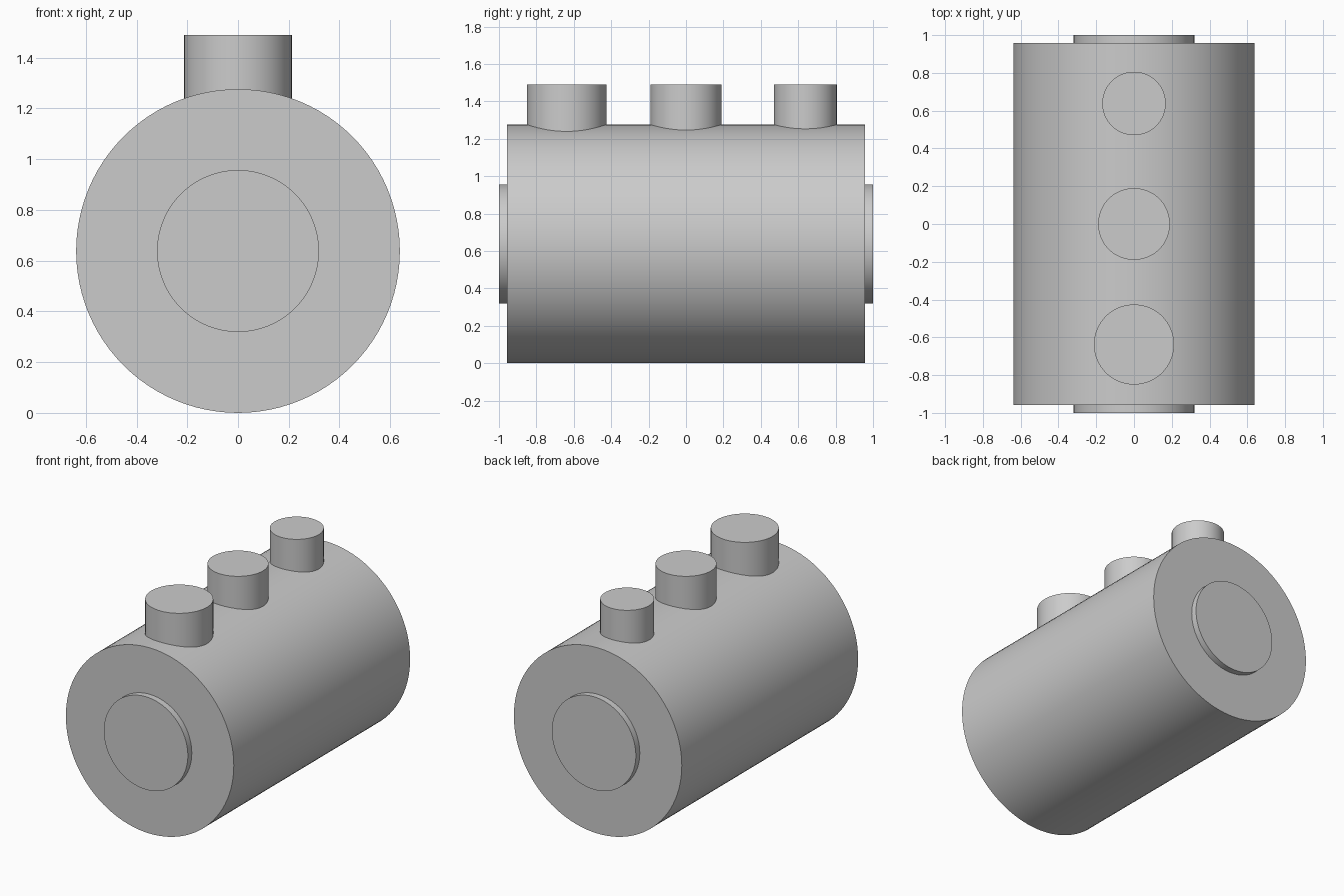
import bpy
import math

cube = bpy.data.objects.get("Cube")
if cube:
    bpy.data.objects.remove(cube, do_unlink=True)

# One plain grey for every part
grey = bpy.data.materials.new("plain grey")
grey.use_nodes = True
colour = (0.6, 0.6, 0.6, 1)
grey.diffuse_color = colour
grey.node_tree.nodes["Principled BSDF"].inputs["Base Color"].default_value = colour

RADIUS = 0.638
HALF_LENGTH = 0.957
STUD_TOP = 1.49


def cylinder(name, radius, depth, location, lying=False):
    """Smooth-sided cylinder, upright or lying along y."""
    tilt = math.pi / 2 if lying else 0
    bpy.ops.mesh.primitive_cylinder_add(vertices=96, radius=radius, depth=depth,
                                        location=location, rotation=(tilt, 0, 0))
    obj = bpy.context.object
    obj.name = name
    obj.data.materials.append(grey)
    bpy.ops.object.shade_smooth_by_angle(angle=math.radians(30))
    return obj


# Main drum, resting on the ground
body = cylinder("drum_body", RADIUS, 2 * HALF_LENGTH, (0, 0, RADIUS), lying=True)

# Shallow round boss on each end
for name, side in (("front_boss", -1), ("back_boss", 1)):
    inner = HALF_LENGTH - 0.04
    cylinder(name, RADIUS / 2, 1 - inner, (0, side * (1 + inner) / 2, RADIUS), lying=True)

# Three upright studs, narrowing toward the back, with bases inside the drum
base = 1.1
for name, y, radius in (("front_stud", -RADIUS, 0.212),
                        ("middle_stud", 0, 0.19),
                        ("back_stud", RADIUS, 0.168)):
    cylinder(name, radius, STUD_TOP - base, (0, y, (STUD_TOP + base) / 2))
